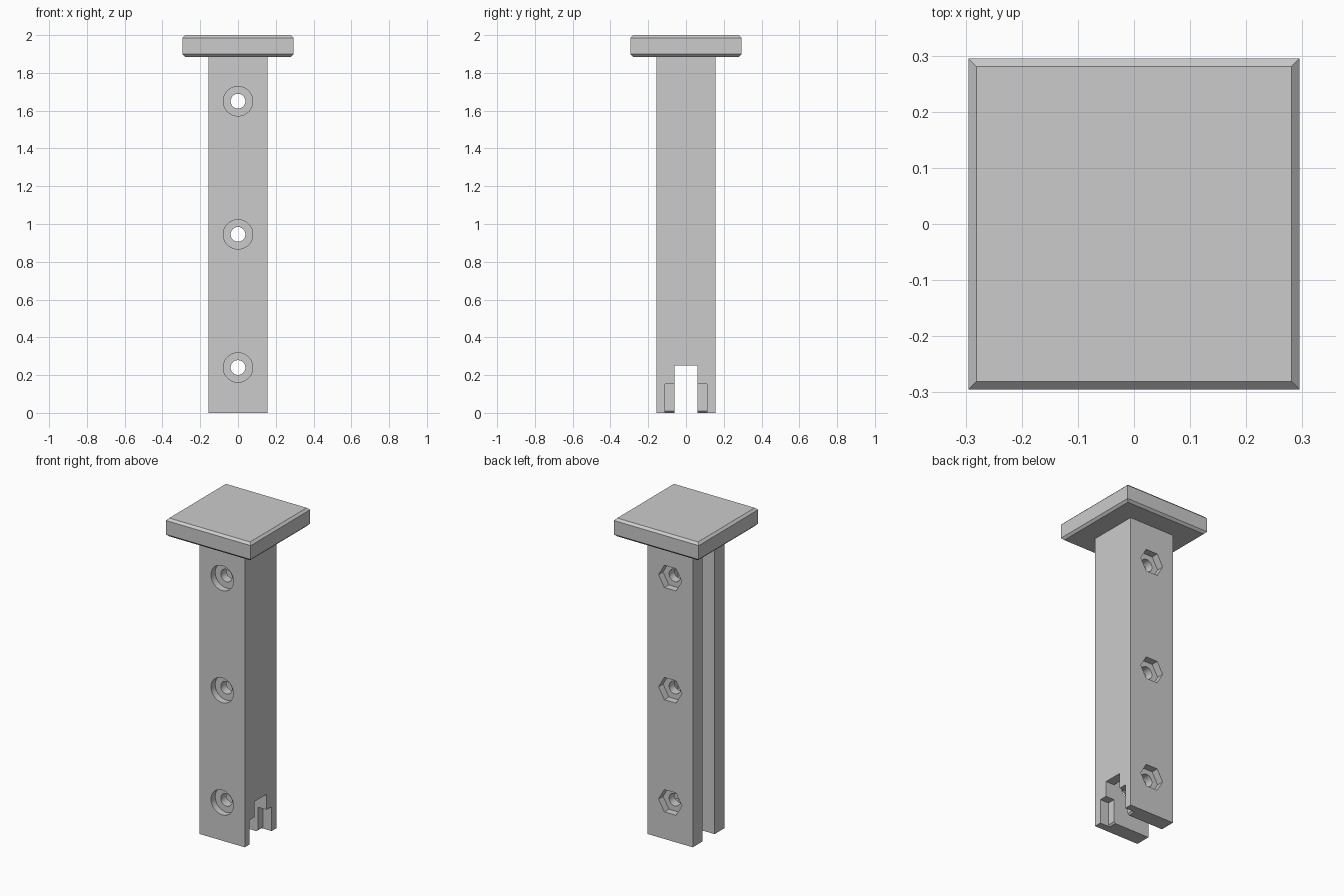
import bpy, bmesh, math
from mathutils import Matrix

cube = bpy.data.objects.get("Cube")
if cube:
    bpy.data.objects.remove(cube, do_unlink=True)

grey = bpy.data.materials.new("plain grey")
grey.use_nodes = True
grey.diffuse_color = (0.6, 0.6, 0.6, 1)
grey.node_tree.nodes["Principled BSDF"].inputs["Base Color"].default_value = (0.6, 0.6, 0.6, 1)

HALF = 0.157        # half width of the post
SLOT = 0.06         # half width of the slot and of the bottom notch
CAP_BASE = 1.885
HOLE_HEIGHTS = (0.24, 0.945, 1.65)


def to_object(name, bm):
    bmesh.ops.recalc_face_normals(bm, faces=bm.faces)
    mesh = bpy.data.meshes.new(name)
    bm.to_mesh(mesh)
    bm.free()
    mesh.materials.append(grey)
    obj = bpy.data.objects.new(name, mesh)
    bpy.context.collection.objects.link(obj)
    return obj


def box(name, x, y, z):
    bm = bmesh.new()
    bmesh.ops.create_cube(bm, size=1)
    for v in bm.verts:
        for i, (low, high) in enumerate((x, y, z)):
            v.co[i] = high if v.co[i] > 0 else low
    return to_object(name, bm)


def rod_y(name, radius, y0, y1, z, sides):
    """Cylinder or prism along y, with corners on the x axis."""
    bm = bmesh.new()
    place = Matrix.Translation((0, (y0 + y1) / 2, z)) @ Matrix.Rotation(math.pi / 2, 4, "X")
    bmesh.ops.create_cone(bm, cap_ends=True, segments=sides, radius1=radius,
                          radius2=radius, depth=y1 - y0, matrix=place)
    # turn so that a corner points along x
    first = min(bm.verts, key=lambda v: abs(v.co.z - z))
    if abs(first.co.z - z) > 1e-4:
        bmesh.ops.rotate(bm, verts=bm.verts, cent=(0, 0, z),
                         matrix=Matrix.Rotation(math.pi / sides, 3, "Y"))
    return to_object(name, bm)


def cut(target, cutter):
    cutter.hide_render = True
    mod = target.modifiers.new("cut", "BOOLEAN")
    mod.operation = "DIFFERENCE"
    mod.solver = "EXACT"
    mod.object = cutter
    bpy.context.view_layer.objects.active = target
    bpy.ops.object.modifier_apply(modifier=mod.name)
    bpy.data.objects.remove(cutter, do_unlink=True)


# Post with a full-height slot in one side and a notch through the foot
post = box("post", (-HALF, HALF), (-HALF, HALF), (0, CAP_BASE))
cut(post, box("slot_cutter", (-0.3, HALF - 0.06), (-SLOT, SLOT), (-0.1, 2.1)))
cut(post, box("notch_cutter", (-0.3, 0.3), (-SLOT, SLOT), (-0.1, 0.25)))

# Foot recess on the other side, flared slightly at the bottom edge
profile = [(0.3, -0.05), (0.3, 0.153), (0.097, 0.153), (0.097, 0.01), (0.087, 0), (0.087, -0.05)]
bm = bmesh.new()
face = bm.faces.new([bm.verts.new((x, -0.11, z)) for x, z in profile])
sweep = bmesh.ops.extrude_face_region(bm, geom=[face])["geom"]
bmesh.ops.translate(bm, vec=(0, 0.22, 0),
                    verts=[g for g in sweep if isinstance(g, bmesh.types.BMVert)])
cut(post, to_object("recess_cutter", bm))

# Bolt holes: round counterbore in front, hexagonal nut pocket behind
for z in HOLE_HEIGHTS:
    cut(post, rod_y("bore_cutter", 0.039, -0.3, 0.3, z, 48))
    cut(post, rod_y("counterbore_cutter", 0.078, -0.3, -HALF + 0.042, z, 48))
    cut(post, rod_y("nut_cutter", 0.081, HALF - 0.045, 0.3, z, 6))

# Square cap with chamfered top and bottom rims
bm = bmesh.new()
rings = []
for half, z in ((0.281, CAP_BASE), (0.295, 1.899), (0.295, 1.986), (0.281, 2.0)):
    rings.append([bm.verts.new((sx * half, sy * half, z))
                  for sx, sy in ((-1, -1), (1, -1), (1, 1), (-1, 1))])
for low, high in zip(rings, rings[1:]):
    for i in range(4):
        j = (i + 1) % 4
        bm.faces.new((low[i], low[j], high[j], high[i]))
bm.faces.new(rings[0])
bm.faces.new(rings[-1])
to_object("cap", bm)

# Smooth the round bores only
bpy.ops.object.select_all(action="DESELECT")
post.select_set(True)
bpy.context.view_layer.objects.active = post
bpy.ops.object.shade_smooth_by_angle(angle=math.radians(30))
